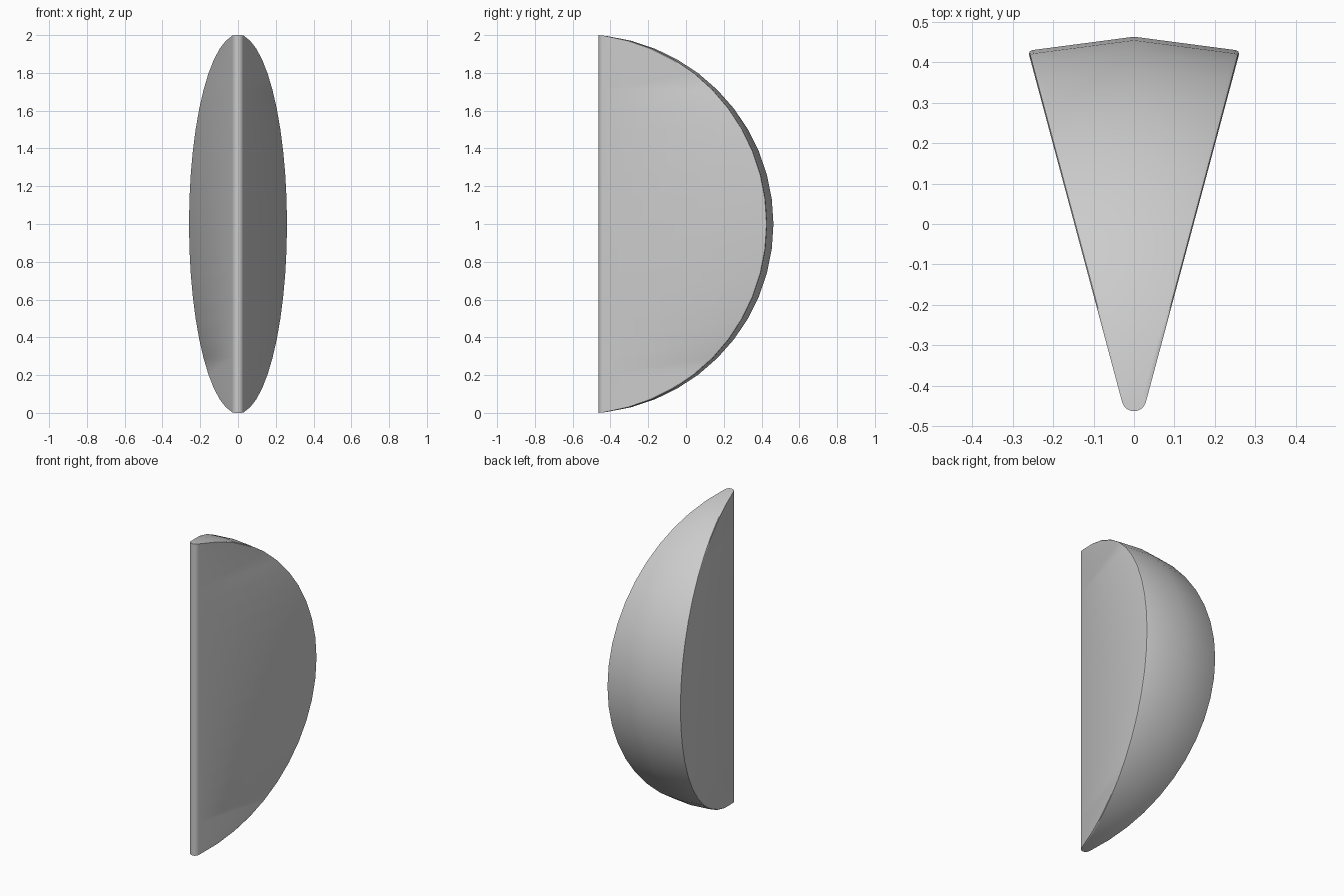
import bpy, bmesh
from math import sin, cos, sqrt, radians, asin, hypot

if "Cube" in bpy.data.objects:
    bpy.data.objects.remove(bpy.data.objects["Cube"])

R = 1.013            # radius of the round back, measured from the wedge axis
AXIS_Y = -0.55       # wedge axis in y
HALF = radians(15)   # half of the wedge angle
TIP_R = 0.0304       # rounding of the inner edge
TIP_D = TIP_R / sin(HALF)
ZR = 1.0037          # vertical radius
C = 0.011            # softening of the outer rims


def section(rho):
    """Plan outline of the wedge at radius rho, axis at the origin."""
    pts = []
    for i in range(9):
        a = radians(-165 + 150 * i / 8)
        pts.append((TIP_R * cos(a), TIP_D + TIP_R * sin(a)))
    s, c = sin(HALF), cos(HALF)
    corner = (rho * s, rho * c)
    ex, ey = -corner[0], rho - corner[1]
    n = hypot(ex, ey)
    a = ((rho - C) * s, (rho - C) * c)
    b = (corner[0] + ex / n * C, corner[1] + ey / n * C)
    m = tuple(0.25 * a[k] + 0.25 * b[k] + 0.5 * corner[k] for k in (0, 1))
    right = [a, m, b]
    pts += right + [(0, rho)] + [(-x, y) for x, y in reversed(right)]
    return pts


# Stack of plan outlines from the bottom pole to the top pole
bm = bmesh.new()
start = asin(0.13 / R)
angles = [start] + [radians(7.5 * i) for i in range(2, 23)] + [radians(180) - start]
rings = []
for k, t in enumerate(angles):
    ring = []
    for x, y in section(R * sin(t)):
        z = -ZR * cos(t)
        if k in (0, len(angles) - 1):      # ends follow the sphere to the tip
            z = ZR * sqrt(1 - (x * x + y * y) / R ** 2) * (-1 if k == 0 else 1)
        ring.append(bm.verts.new((x, y + AXIS_Y, z + 1)))
    rings.append(ring)
for lo, hi in zip(rings, rings[1:]):
    n = len(lo)
    for i in range(n):
        j = (i + 1) % n
        bm.faces.new((lo[i], lo[j], hi[j], hi[i]))
bm.faces.new(rings[0][::-1])
bm.faces.new(rings[-1])
bmesh.ops.recalc_face_normals(bm, faces=bm.faces)

mesh = bpy.data.meshes.new("wedge_segment")
bm.to_mesh(mesh)
bm.free()
wedge = bpy.data.objects.new("wedge_segment", mesh)
bpy.context.collection.objects.link(wedge)

# Smooth back and inner edge, crisp rims
bpy.context.view_layer.objects.active = wedge
wedge.select_set(True)
bpy.ops.object.shade_smooth_by_angle(angle=radians(25))
